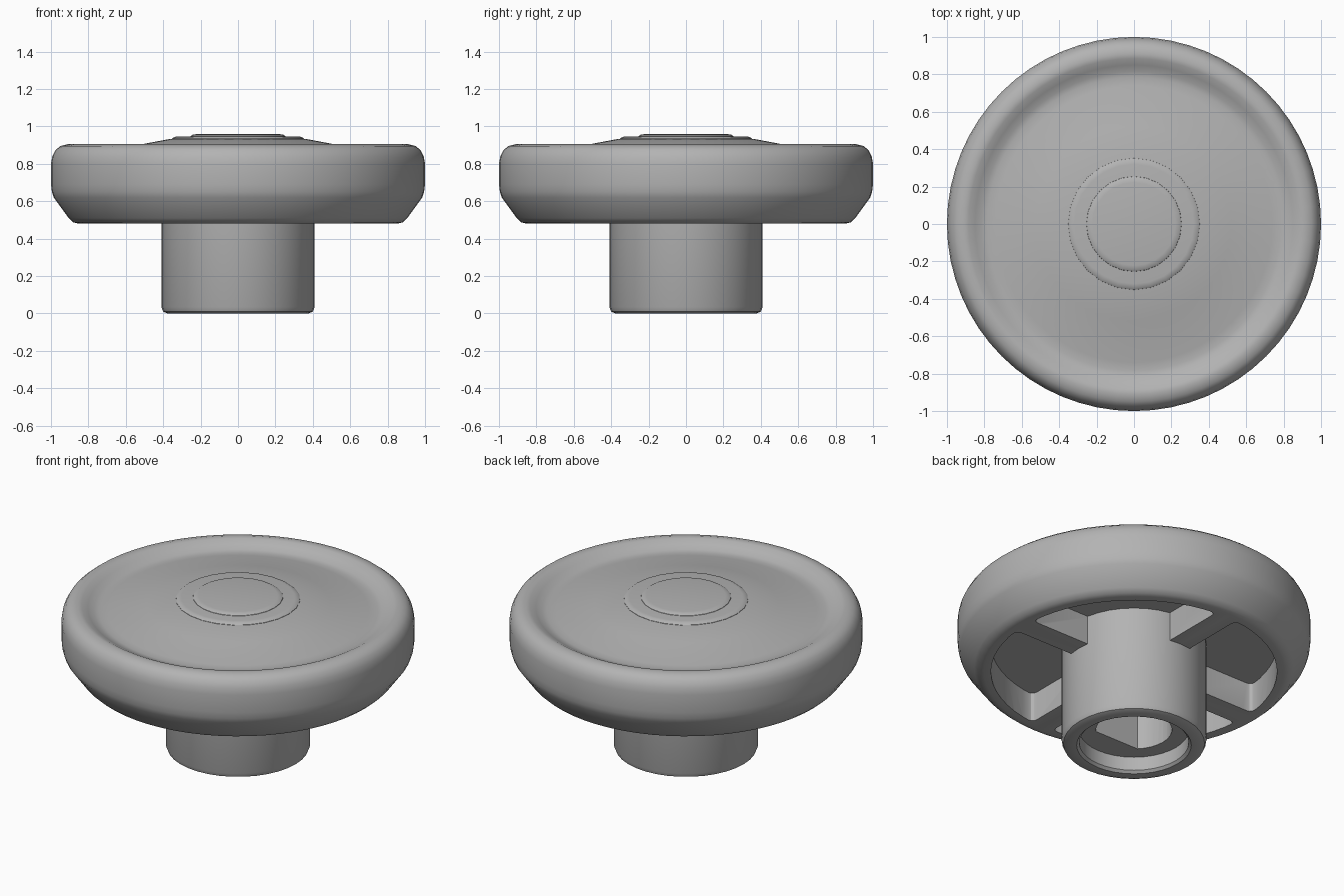
import bpy
import bmesh
from math import asin, cos, sin, pi, radians

cube = bpy.data.objects.get("Cube")
if cube:
    bpy.data.objects.remove(cube, do_unlink=True)

GREY = (0.45, 0.45, 0.45, 1.0)
grey = bpy.data.materials.new("plain_grey")
grey.use_nodes = True
grey.diffuse_color = GREY
grey.node_tree.nodes["Principled BSDF"].inputs["Base Color"].default_value = GREY


def add_object(name, bm):
    bmesh.ops.recalc_face_normals(bm, faces=bm.faces)
    mesh = bpy.data.meshes.new(name)
    bm.to_mesh(mesh)
    bm.free()
    mesh.materials.append(grey)
    obj = bpy.data.objects.new(name, mesh)
    bpy.context.collection.objects.link(obj)
    return obj


def activate(obj):
    for other in bpy.context.selected_objects:
        other.select_set(False)
    obj.select_set(True)
    bpy.context.view_layer.objects.active = obj


def lathe(name, profile, sides):
    """Revolve a list of (radius, height) points around z."""
    bm = bmesh.new()
    verts = [bm.verts.new((r, 0, z)) for r, z in profile]
    edges = [bm.edges.new(pair) for pair in zip(verts, verts[1:])]
    bmesh.ops.spin(bm, geom=verts + edges, cent=(0, 0, 0), axis=(0, 0, 1),
                   angle=2 * pi, steps=sides)
    bmesh.ops.remove_doubles(bm, verts=bm.verts, dist=0.0005)
    return add_object(name, bm)


def prism(name, outline, z0, z1, rounded=(), radius=0.0):
    """Extrude an outline; round the upright edges at the listed corners."""
    bm = bmesh.new()
    base = [bm.verts.new((x, y, z0)) for x, y in outline]
    top = [bm.verts.new((x, y, z1)) for x, y in outline]
    bm.faces.new(base)
    bm.faces.new(top)
    n = len(base)
    for i in range(n):
        j = (i + 1) % n
        bm.faces.new((base[i], base[j], top[j], top[i]))
    corners = [bm.edges.get((base[i], top[i])) for i in rounded]
    if corners:
        bmesh.ops.bevel(bm, geom=corners, offset=radius, segments=3,
                        profile=0.5, affect='EDGES')
    return add_object(name, bm)


def cut(obj, cutter):
    cutter.hide_render = True
    activate(obj)
    mod = obj.modifiers.new("cut", 'BOOLEAN')
    mod.operation = 'DIFFERENCE'
    mod.solver = 'EXACT'
    mod.object = cutter
    bpy.ops.object.modifier_apply(modifier=mod.name)
    bpy.data.objects.remove(cutter, do_unlink=True)


def arc(radius, a0, a1, steps):
    angles = [a0 + (a1 - a0) * i / steps for i in range(steps + 1)]
    return [(radius * cos(a), radius * sin(a)) for a in angles]


# Wheel: flat underside, sloped lower rim, rounded crest and dished top
wheel = lathe("wheel", [
    (0, 0.48), (0.85, 0.48), (0.88, 0.487), (0.905, 0.51), (0.985, 0.62),
    (0.995, 0.65), (1.0, 0.69), (1.0, 0.8), (0.993, 0.84), (0.975, 0.875),
    (0.95, 0.895), (0.91, 0.905), (0.885, 0.9), (0.85, 0.882),
    (0.815, 0.864), (0.785, 0.859), (0.74, 0.863), (0.52, 0.904),
    (0.36, 0.934), (0, 0.936)], 64)

# Four underside pockets, leaving four straight spokes on the axes
HALF_SPOKE, INNER, OUTER, STEPS = 0.073, 0.4, 0.81, 14
for quarter in range(4):
    turn = quarter * pi / 2
    inner_gap, outer_gap = asin(HALF_SPOKE / INNER), asin(HALF_SPOKE / OUTER)
    outline = arc(OUTER, turn + outer_gap, turn + pi / 2 - outer_gap, STEPS)
    outline += arc(INNER, turn + pi / 2 - inner_gap, turn + inner_gap, STEPS)
    pocket = prism("pocket_cutter", outline, 0.4, 0.66, (0, STEPS), 0.035)
    cut(wheel, pocket)

# Hub: round stem with a recessed lower end
hub = lathe("hub", [
    (0, 0.7), (0.41, 0.7), (0.41, 0.035), (0.4, 0.01), (0.375, 0),
    (0.325, 0), (0.31, 0.015), (0.31, 0.1), (0, 0.1)], 36)

# Shaft bore with one flat side towards the front
flat = radians(45)
bore = prism("bore_cutter", arc(0.215, -pi / 2 + flat, 1.5 * pi - flat, 24),
             0.05, 0.6)
cut(hub, bore)

# Stepped raised cap in the middle of the top
step = lathe("cap_step", [
    (0, 0.92), (0.355, 0.92), (0.352, 0.936), (0.34, 0.944),
    (0.32, 0.947), (0, 0.947)], 24)
button = lathe("cap_button", [
    (0, 0.94), (0.258, 0.94), (0.254, 0.949), (0.242, 0.956),
    (0.222, 0.959), (0, 0.959)], 24)

for part in (wheel, hub, step, button):
    activate(part)
    bpy.ops.object.shade_smooth_by_angle(angle=radians(32))
